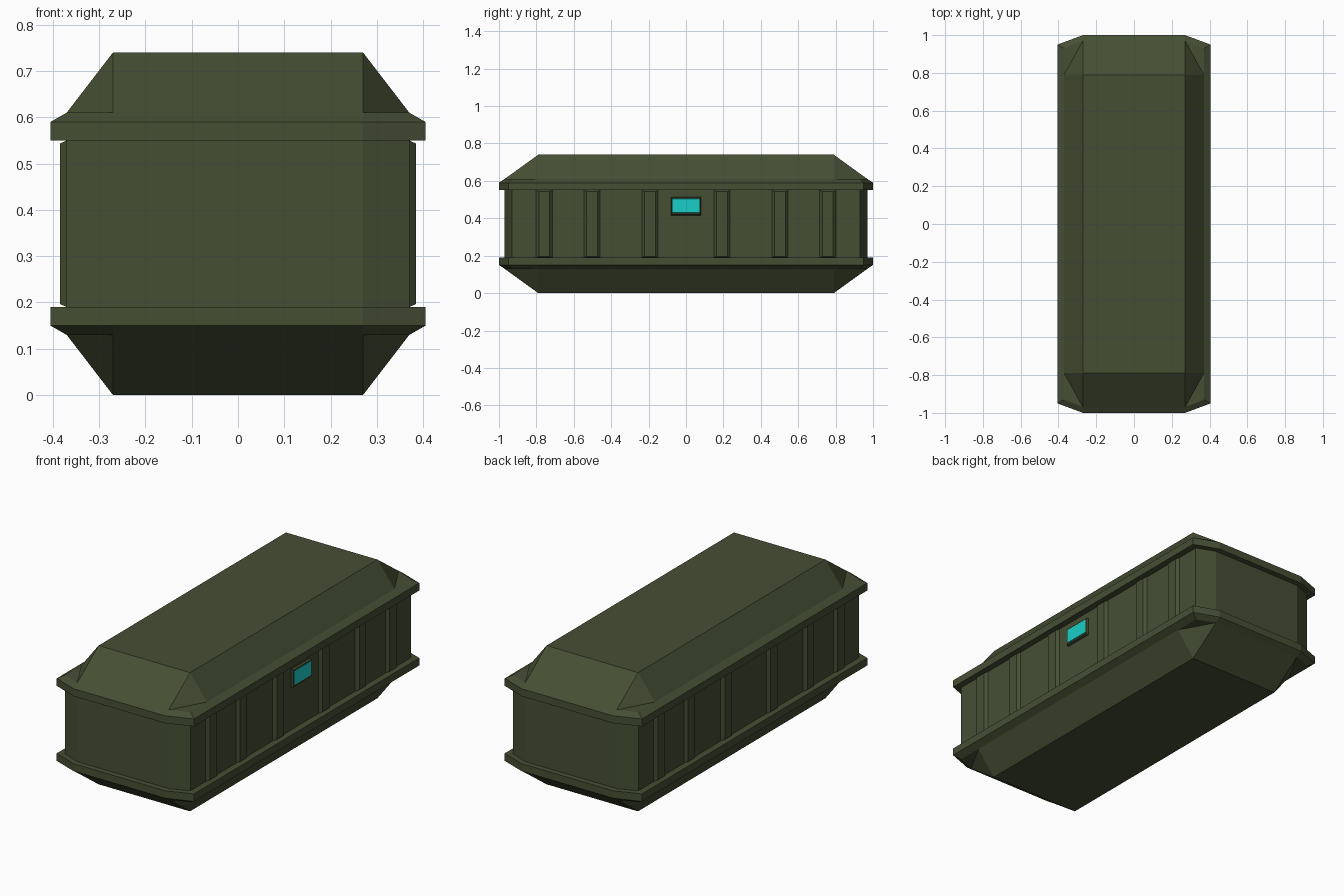
import bpy, bmesh

if "Cube" in bpy.data.objects:
    bpy.data.objects.remove(bpy.data.objects["Cube"])

MID = 0.37  # half of the total height; the shell mirrors about this plane


def material(name, rgb):
    m = bpy.data.materials.new(name)
    m.diffuse_color = (*rgb, 1)
    m.use_nodes = True
    m.node_tree.nodes["Principled BSDF"].inputs["Base Color"].default_value = m.diffuse_color
    return m


OLIVE = material("olive", (0.061, 0.077, 0.034))
DARK = material("dark_olive", (0.045, 0.057, 0.026))
CYAN = material("cyan_glow", (0.01, 0.62, 0.57))


def finish(bm, name, mat, z=0.0):
    bmesh.ops.recalc_face_normals(bm, faces=bm.faces)
    me = bpy.data.meshes.new(name)
    bm.to_mesh(me)
    bm.free()
    me.materials.append(mat)
    ob = bpy.data.objects.new(name, me)
    ob.location.z = z
    bpy.context.collection.objects.link(ob)
    return ob


def mirror(ob, axis):
    m = ob.modifiers.new("mirror", 'MIRROR')
    m.use_axis = [i == axis for i in range(3)]
    return ob


def ring(bm, x, y, y_corner, z):
    """Chamfered outline, three points per corner, counter-clockwise."""
    pts = []
    for sx, sy in ((1, 1), (-1, 1), (-1, -1), (1, -1)):
        q = [(x, 0.79), (x, y_corner), (0.27, y)]   # side, corner, end
        if sx * sy < 0:
            q.reverse()
        pts += [(sx * a, sy * b, z - MID) for a, b in q]
    return [bm.verts.new(p) for p in pts]


# Shell: body wall, overhanging rim and sloping lid, mirrored to form the base
bm = bmesh.new()
rings = [ring(bm, 0.37, 0.97, 0.93, MID),
         ring(bm, 0.37, 0.97, 0.93, 0.55),
         ring(bm, 0.405, 1.0, 0.95, 0.55),
         ring(bm, 0.405, 1.0, 0.95, 0.59),
         ring(bm, 0.37, 0.97, 0.93, 0.61)]
for lo, hi in zip(rings, rings[1:]):
    for i in range(12):
        j = (i + 1) % 12
        bm.faces.new((lo[i], lo[j], hi[j], hi[i]))
top = [bm.verts.new((sx * 0.27, sy * 0.79, 0.74 - MID))
       for sx, sy in ((1, 1), (-1, 1), (-1, -1), (1, -1))]
bm.faces.new(top)
r = rings[-1]
for k in range(4):
    a, b, c = r[3 * k:3 * k + 3]
    bm.faces.new((a, b, c))            # small corner ledge
    bm.faces.new((a, c, top[k]))       # corner facet
    bm.faces.new((c, r[(3 * k + 3) % 12], top[(k + 1) % 4], top[k]))
mirror(finish(bm, "shell", OLIVE, MID), 2)


def raised_panel(bm, x0, x1, y, z, half_y, half_z, in_y, in_z):
    """Chamfered slab standing out from the side wall."""
    signs = ((-1, -1), (1, -1), (1, 1), (-1, 1))
    lo = [bm.verts.new((x0, y + s * half_y, z + t * half_z)) for s, t in signs]
    hi = [bm.verts.new((x1, y + s * (half_y - in_y), z + t * (half_z - in_z)))
          for s, t in signs]
    bm.faces.new(hi)
    for i in range(4):
        j = (i + 1) % 4
        bm.faces.new((lo[i], lo[j], hi[j], hi[i]))


# Side ribs
bm = bmesh.new()
for y in (0.193, 0.502, 0.758):
    for s in (-1, 1):
        raised_panel(bm, 0.37, 0.385, s * y, MID, 0.043, 0.18, 0.014, 0.007)
mirror(finish(bm, "side_ribs", OLIVE), 0)

# Status screen on the right side
bm = bmesh.new()
raised_panel(bm, 0.37, 0.382, 0, 0.465, 0.08, 0.049, 0.004, 0.004)
finish(bm, "screen_frame", DARK)
bm = bmesh.new()
raised_panel(bm, 0.382, 0.384, 0, 0.467, 0.073, 0.038, 0.001, 0.001)
finish(bm, "screen", CYAN)
